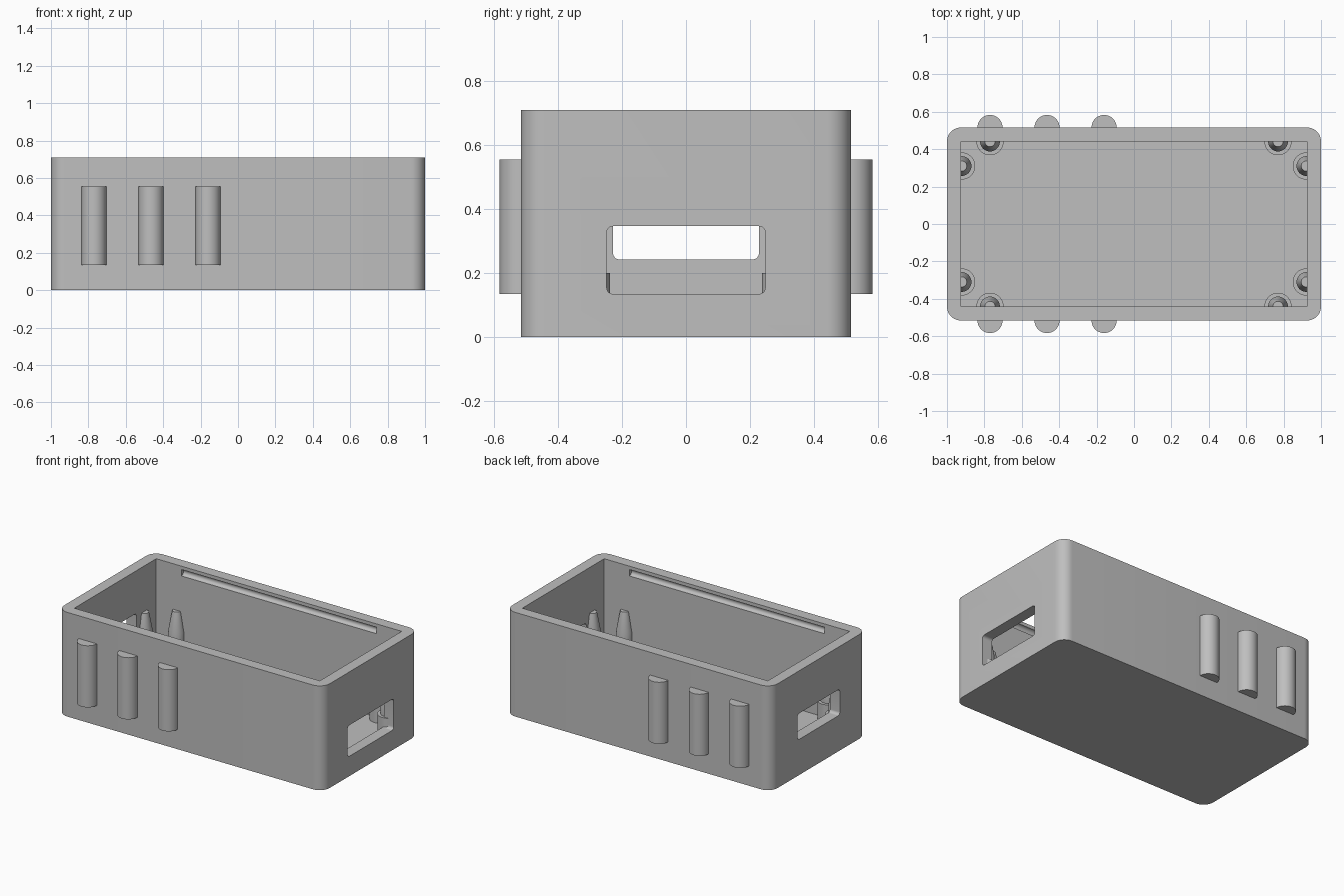
import bpy, bmesh, math
from mathutils import Matrix, Vector

cube = bpy.data.objects.get("Cube")
if cube:
    bpy.data.objects.remove(cube, do_unlink=True)

# One plastic material
GREY = (0.52, 0.52, 0.52, 1)
plastic = bpy.data.materials.new("grey plastic")
plastic.use_nodes = True
plastic.diffuse_color = GREY
plastic.node_tree.nodes["Principled BSDF"].inputs["Base Color"].default_value = GREY

HX, HY, H, WALL = 1.0, 0.516, 0.71, 0.075
IX, IY = HX - WALL, HY - WALL


def finish(bm, name):
    bmesh.ops.recalc_face_normals(bm, faces=bm.faces)
    mesh = bpy.data.meshes.new(name)
    bm.to_mesh(mesh)
    bm.free()
    mesh.materials.append(plastic)
    obj = bpy.data.objects.new(name, mesh)
    bpy.context.collection.objects.link(obj)
    return obj


def box(name, low, high, radius=0, axis=2):
    """Box between two corners, rounded along the edges parallel to axis."""
    low, high = Vector(low), Vector(high)
    bm = bmesh.new()
    bmesh.ops.create_cube(bm, size=1)
    bmesh.ops.scale(bm, vec=high - low, verts=bm.verts)
    bmesh.ops.translate(bm, vec=(low + high) / 2, verts=bm.verts)
    if radius:
        edges = [e for e in bm.edges
                 if abs((e.verts[0].co - e.verts[1].co)[axis]) > 1e-4]
        bmesh.ops.bevel(bm, geom=edges, offset=radius, segments=10,
                        affect='EDGES', profile=0.5)
    return finish(bm, name)


def cylinder(name, centre, radius, length, along_x=False):
    bm = bmesh.new()
    bmesh.ops.create_cone(bm, cap_ends=True, segments=48, radius1=radius,
                          radius2=radius, depth=length)
    if along_x:
        bmesh.ops.rotate(bm, matrix=Matrix.Rotation(math.pi / 2, 3, 'Y'), verts=bm.verts)
    bmesh.ops.translate(bm, vec=centre, verts=bm.verts)
    return finish(bm, name)


def lathe(name, profile, x, y):
    """Spin a (radius, height) profile around a vertical axis."""
    bm = bmesh.new()
    verts = [bm.verts.new((r, 0, z)) for r, z in profile]
    edges = [bm.edges.new(pair) for pair in zip(verts, verts[1:])]
    bmesh.ops.spin(bm, geom=verts + edges, cent=(0, 0, 0), axis=(0, 0, 1),
                   angle=math.tau, steps=40)
    bmesh.ops.remove_doubles(bm, verts=bm.verts, dist=1e-4)
    bmesh.ops.translate(bm, vec=(x, y, 0), verts=bm.verts)
    return finish(bm, name)


def smooth(obj):
    bpy.ops.object.select_all(action='DESELECT')
    obj.select_set(True)
    bpy.context.view_layer.objects.active = obj
    bpy.ops.object.shade_smooth_by_angle(angle=math.radians(30))


# Open case: rounded block minus cavity, two end windows and two lid grooves
case = box("case", (-HX, -HY, 0), (HX, HY, H), 0.075)
cutters = [
    box("cavity", (-IX, -IY, WALL), (IX, IY, H + 0.1)),
    box("left_window", (IX - 0.03, -0.248, 0.135), (HX + 0.05, 0.248, 0.347), 0.02, 0),
    box("right_window", (-HX - 0.05, -0.228, 0.243), (0.03 - IX, 0.228, 0.42), 0.02, 0),
]
for side in (-1, 1):
    cutters.append(cylinder("lid_groove", (0, side * IY, 0.665), 0.022, 1.47, True))

bpy.context.view_layer.objects.active = case
for cutter in cutters:
    cutter.hide_render = True
    mod = case.modifiers.new(cutter.name, 'BOOLEAN')
    mod.operation = 'DIFFERENCE'
    mod.solver = 'EXACT'
    mod.object = cutter
    bpy.ops.object.modifier_apply(modifier=mod.name)
for cutter in cutters:
    bpy.data.objects.remove(cutter, do_unlink=True)
smooth(case)

# Outer grip ribs, half sunk into the long walls
for side, label in ((-1, "front"), (1, "back")):
    for i in range(3):
        smooth(cylinder(f"{label}_grip_rib_{i + 1}",
                        (-0.77 + 0.305 * i, side * HY, 0.345), 0.067, 0.42))

# Board posts: wide foot, narrow shank, tapered flat tip
POST = [(0, 0.04), (0.073, 0.04), (0.073, 0.2), (0.053, 0.2),
        (0.053, 0.265), (0.028, 0.4), (0, 0.4)]
for sx in (-1, 1):
    for sy in (-1, 1):
        smooth(lathe("end_wall_post", POST, sx * (IX - 0.003), sy * 0.31))
        smooth(lathe("long_wall_post", POST, sx * 0.77, sy * IY))
